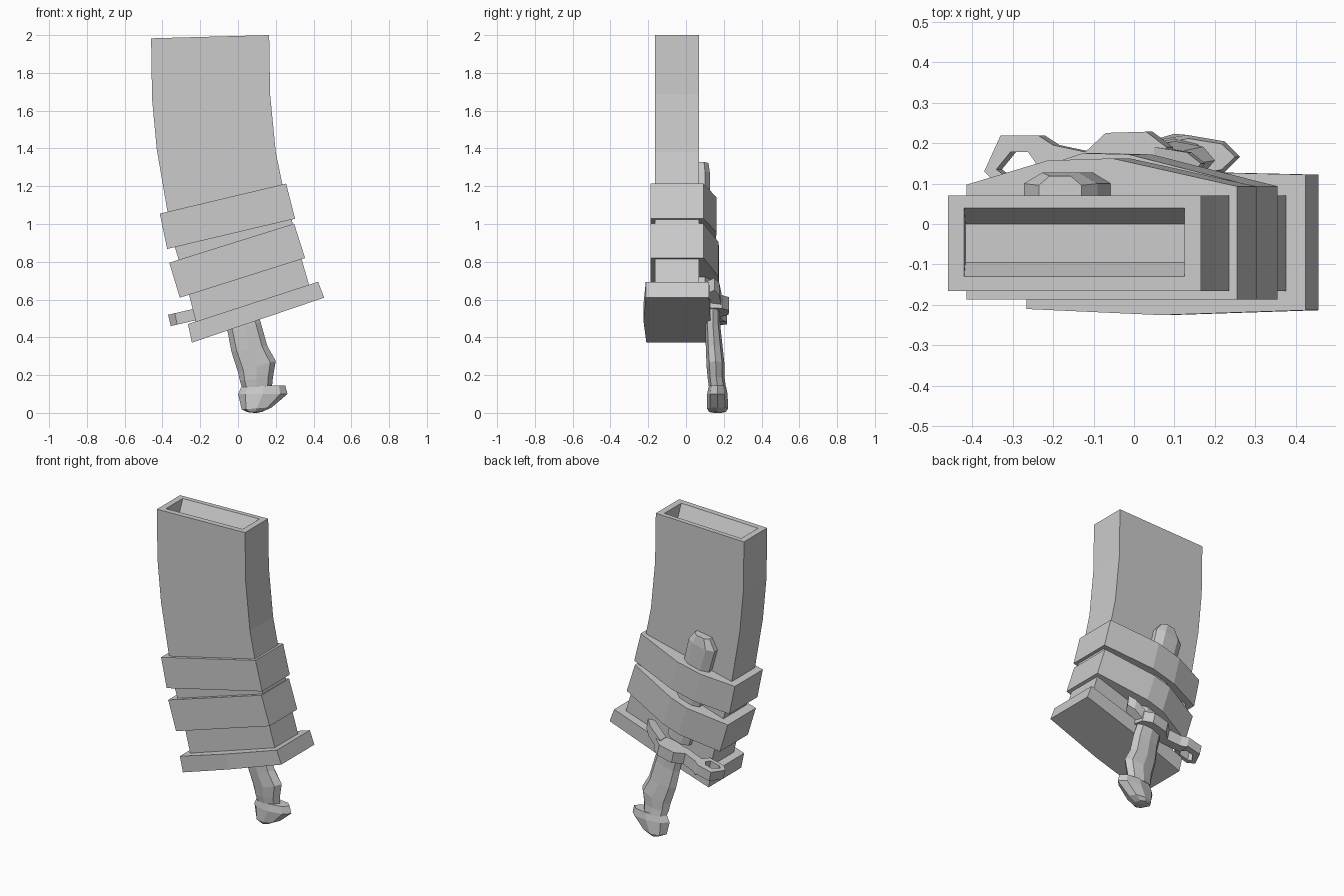
import bpy, bmesh, math

if "Cube" in bpy.data.objects:
    bpy.data.objects.remove(bpy.data.objects["Cube"], do_unlink=True)

grey = bpy.data.materials.new("plain_grey")
grey.use_nodes = True
COLOR = (0.6, 0.6, 0.6, 1)
grey.diffuse_color = COLOR
grey.node_tree.nodes["Principled BSDF"].inputs["Base Color"].default_value = COLOR


def loft(name, rings, closed=False):
    """Skin a list of equally sized point rings; cap the ends unless closed."""
    bm = bmesh.new()
    rows = [[bm.verts.new(p) for p in ring] for ring in rings]
    n = len(rows[0])
    pairs = list(zip(rows, rows[1:])) + ([(rows[-1], rows[0])] if closed else [])
    for a, b in pairs:
        for i in range(n):
            j = (i + 1) % n
            bm.faces.new((a[i], a[j], b[j], b[i]))
    if not closed:
        bm.faces.new(rows[0])
        bm.faces.new(rows[-1])
    bmesh.ops.recalc_face_normals(bm, faces=bm.faces)
    mesh = bpy.data.meshes.new(name)
    bm.to_mesh(mesh)
    bm.free()
    mesh.materials.append(grey)
    obj = bpy.data.objects.new(name, mesh)
    bpy.context.collection.objects.link(obj)
    return obj


def section(left, right, profile):
    """Place (t, y) profile points on the line from left to right, given as (x, z)."""
    return [(left[0] + (right[0] - left[0]) * t, y,
             left[1] + (right[1] - left[1]) * t) for t, y in profile]


def box(y0, y1, t0=0, t1=1):
    return [(t0, y0), (t1, y0), (t1, y1), (t0, y1)]


def octagon(y, depth):
    return [(0.5 + 0.5 * math.cos(a), y + depth * math.sin(a))
            for a in (math.pi / 4 * i for i in range(8))]


# Curved magazine body, open at the top with a shallow recess
body_sides = [
    ((-0.21, 0.43), (0.39, 0.63)), ((-0.265, 0.65), (0.335, 0.82)),
    ((-0.335, 0.88), (0.285, 1.02)), ((-0.375, 1.075), (0.235, 1.21)),
    ((-0.43, 1.395), (0.2, 1.38)), ((-0.455, 1.66), (0.17, 1.685)),
    ((-0.46, 1.983), (0.165, 2.0))]
rings = [section(l, r, box(-0.165, 0.07)) for l, r in body_sides]
top_l, top_r = body_sides[-1]
rings.append(section(top_l, top_r, box(-0.13, 0.04, 0.065, 0.935)))
rings.append([(x, y, z - 0.08) for x, y, z in
              section(top_l, top_r, box(-0.095, 0.0, 0.07, 0.935))])
loft("magazine_body", rings)

# Base plate with a slightly bowed front and back
plate = [(0, -0.21), (0.48, -0.225), (1, -0.213), (1, 0.122), (0.48, 0.13), (0, 0.12)]
loft("base_plate", [section((-0.265, 0.47), (0.424, 0.694), plate),
                    section((-0.244, 0.372), (0.456, 0.61), plate)])

# Two straps that bulge over the knife at the back
upper = [(0, -0.187), (1, -0.187), (1, 0.093), (0.54, 0.162), (0.3, 0.157), (0, 0.097)]
lower = [(0, -0.187), (1, -0.187), (1, 0.093), (0.53, 0.172), (0.36, 0.175), (0, 0.097)]
loft("upper_strap", [section((-0.414, 1.055), (0.255, 1.214), upper),
                     section((-0.375, 0.868), (0.302, 1.028), upper)])
loft("lower_strap", [section((-0.364, 0.795), (0.297, 1.002), lower),
                     section((-0.308, 0.61), (0.355, 0.82), lower)])

# Knife sheath running up under the straps
sheath = [(0, 0.07), (1, 0.07), (1, 0.1), (0.75, 0.127), (0.25, 0.127), (0, 0.1)]
tip = [(t, 0.07 + (y - 0.07) * 0.85) for t, y in sheath]
loft("knife_sheath", [section((-0.09, 0.59), (0.06, 0.63), sheath),
                      section((-0.272, 1.24), (-0.09, 1.28), sheath),
                      section((-0.235, 1.31), (-0.13, 1.328), tip)])


# Cross guard: its profile is in x and y, and it is tilted with the knife
def guard_ring(profile, drop):
    return section((0.23 * drop, 0.605 - drop), (1 + 0.23 * drop, 0.836 - drop), profile)


bar = [(-0.24, 0.15), (-0.235, 0.218), (-0.2, 0.195), (-0.12, 0.178), (-0.07, 0.225),
       (0.03, 0.228), (0.08, 0.19), (0.09, 0.13), (-0.1, 0.12), (-0.2, 0.14)]
loft("knife_guard", [guard_ring(bar, 0), guard_ring(bar, 0.07)])

# Finger ring at one end of the guard
outer = [(-0.37, 0.13), (-0.33, 0.218), (-0.235, 0.218), (-0.2, 0.17), (-0.235, 0.095),
         (-0.335, 0.095)]
inner = [(-0.34, 0.135), (-0.305, 0.178), (-0.262, 0.178), (-0.242, 0.15), (-0.26, 0.12),
         (-0.32, 0.12)]
loft("guard_ring", [guard_ring(outer, 0), guard_ring(outer, 0.06),
                    guard_ring(inner, 0.06), guard_ring(inner, 0)], closed=True)

# Upswept point at the other end of the guard
hook = [(0, 0.13), (0.8, 0.11), (1, 0.15), (0.7, 0.177), (0, 0.19)]
loft("guard_hook", [section((0.05, 0.62), (0.165, 0.715), hook),
                    section((0.065, 0.55), (0.175, 0.65), hook)])

# Contoured handle and beaked pommel: left, right, centre y, half depth
handle = [
    ((-0.09, 0.58), (0.07, 0.62), 0.143, 0.035),
    ((-0.055, 0.43), (0.12, 0.48), 0.142, 0.04),
    ((-0.035, 0.325), (0.155, 0.355), 0.15, 0.045),
    ((0.0, 0.215), (0.2, 0.275), 0.157, 0.048),
    ((0.01, 0.17), (0.185, 0.19), 0.16, 0.045),
    ((0.02, 0.138), (0.18, 0.138), 0.166, 0.045)]
loft("knife_handle", [section(l, r, octagon(y, d)) for l, r, y, d in handle])
pommel = [
    ((0.02, 0.142), (0.25, 0.145), 0.166, 0.045),
    ((0.0, 0.1), (0.262, 0.1), 0.166, 0.054),
    ((0.02, 0.018), (0.18, 0.03), 0.167, 0.056),
    ((0.05, 0.004), (0.13, 0.006), 0.167, 0.045),
    ((0.085, 0.0), (0.1, 0.0), 0.167, 0.02)]
loft("pommel", [section(l, r, octagon(y, d)) for l, r, y, d in pommel])
